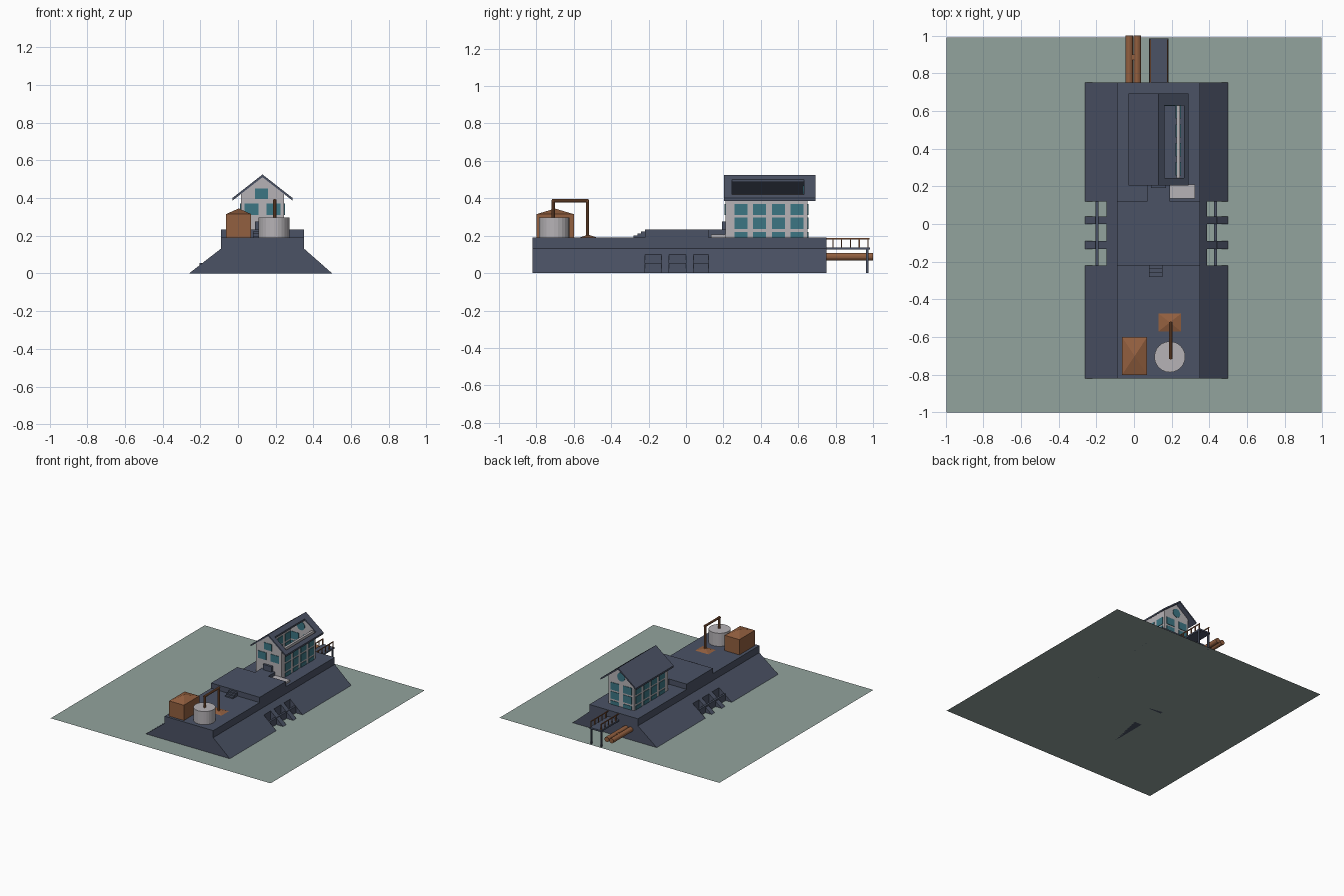
import bpy, bmesh, math
from mathutils import Vector

if "Cube" in bpy.data.objects:
    bpy.data.objects.remove(bpy.data.objects["Cube"])


def mat(name, r, g, b):
    m = bpy.data.materials.new(name)
    m.diffuse_color = (r, g, b, 1)
    m.use_nodes = True
    m.node_tree.nodes["Principled BSDF"].inputs["Base Color"].default_value = m.diffuse_color
    return m


WATER = mat("grey green water", 0.29, 0.37, 0.34)
SLATE = mat("slate blue", 0.07, 0.085, 0.13)
WALL = mat("pale grey", 0.47, 0.45, 0.47)
BROWN = mat("copper brown", 0.29, 0.115, 0.05)
GLASS = mat("teal glass", 0.045, 0.18, 0.23)


def finish(name, bm, m):
    bmesh.ops.recalc_face_normals(bm, faces=bm.faces)
    me = bpy.data.meshes.new(name)
    bm.to_mesh(me)
    bm.free()
    me.materials.append(m)
    ob = bpy.data.objects.new(name, me)
    bpy.context.collection.objects.link(ob)
    return ob


def box(name, x, y, z, m):
    bm = bmesh.new()
    bmesh.ops.create_cube(bm, size=1)
    for v in bm.verts:
        v.co = Vector((x[0] if v.co.x < 0 else x[1],
                       y[0] if v.co.y < 0 else y[1],
                       z[0] if v.co.z < 0 else z[1]))
    return finish(name, bm, m)


def prism(name, profile, y0, y1, m):
    """Extrude an x-z profile along y."""
    bm = bmesh.new()
    f = bm.faces.new([bm.verts.new((x, y0, z)) for x, z in profile])
    ext = bmesh.ops.extrude_face_region(bm, geom=[f])["geom"]
    bmesh.ops.translate(bm, vec=(0, y1 - y0, 0),
                        verts=[g for g in ext if isinstance(g, bmesh.types.BMVert)])
    return finish(name, bm, m)


def cyl(name, a, b, r, m, n=16):
    a, b = Vector(a), Vector(b)
    bm = bmesh.new()
    bmesh.ops.create_cone(bm, cap_ends=True, segments=n, radius1=r, radius2=r, depth=(b - a).length)
    q = Vector((0, 0, 1)).rotation_difference(b - a)
    for v in bm.verts:
        v.co = q @ v.co + (a + b) / 2
    return finish(name, bm, m)


def pyramid(name, x, y, z0, z1, m):
    bm = bmesh.new()
    base = [bm.verts.new((px, py, z0)) for px, py in
            ((x[0], y[0]), (x[1], y[0]), (x[1], y[1]), (x[0], y[1]))]
    top = bm.verts.new((sum(x) / 2, sum(y) / 2, z1))
    bm.faces.new(base)
    for i in range(4):
        bm.faces.new((base[i], base[(i + 1) % 4], top))
    return finish(name, bm, m)


# water sheet
bm = bmesh.new()
bmesh.ops.create_grid(bm, x_segments=1, y_segments=1, size=0.995)
bmesh.ops.translate(bm, verts=bm.verts, vec=(0, -0.005, 0))
finish("water", bm, WATER)

# dam core and sloped flanks with three sluice notches per side
Y0, Y1, DECK = -0.82, 0.75, 0.19
box("dam_core", (-0.09, 0.35), (Y0, Y1), (0, DECK), SLATE)
for side, edge, notch, gate, toe in (("left", -0.09, -0.145, -0.197, -0.26),
                                     ("right", 0.35, 0.388, 0.432, 0.5)):
    zn = 0.132 * (toe - notch) / (toe - edge)
    prism(side + "_upper_slope", [(edge, 0), (edge, 0.132), (notch, zn), (notch, 0)], Y0, Y1, SLATE)
    for a, b in ((Y0, -0.22), (-0.132, -0.09), (0, 0.04), (0.12, Y1)):
        prism(side + "_lower_slope", [(notch, 0), (notch, zn), (toe, 0)], a, b, SLATE)
    box(side + "_sluice_gate", (gate - 0.008, gate + 0.008), (-0.22, 0.12), (0, 0.055), SLATE)

# raised terrace, door path, steps and porch
box("terrace", (-0.09, 0.35), (-0.22, 0.12), (DECK, 0.233), SLATE)
box("door_path", (0.07, 0.19), (0.12, 0.21), (DECK, 0.233), SLATE)
for i in range(3):
    box("step", (0.08, 0.15), (-0.28 + 0.02 * i, -0.22), (DECK, 0.2 + 0.011 * i), SLATE)
box("porch", (0.19, 0.325), (0.135, 0.21), (DECK, 0.206), WALL)

# house shell
CX, HX0, HX1, HY0, HY1, T = 0.13, 0.015, 0.245, 0.21, 0.65, 0.02
RIDGE, SLOPE = 0.525, 0.78
roof_z = lambda x: RIDGE - SLOPE * abs(x - CX)
EAVE = roof_z(HX0) - 0.012
gable = [(HX0, DECK), (HX1, DECK), (HX1, EAVE), (CX, RIDGE - 0.012), (HX0, EAVE)]
prism("front_gable_wall", gable, HY0, HY0 + T, WALL)
prism("back_gable_wall", gable, HY1 - T, HY1, WALL)
box("left_wall", (HX0, HX0 + T), (HY0, HY1), (DECK, EAVE), WALL)
box("right_wall", (HX1 - T, HX1), (HY0, HY1), (DECK, EAVE), WALL)
box("door", (0.09, 0.17), (0.192, 0.212), (DECK, 0.277), SLATE)


# roof, with a long open skylight on the right slope
def roof(name, xa, xb, ya, yb):
    za, zb, t = roof_z(xa), roof_z(xb), 0.014
    prism(name, [(xa, za), (xb, zb), (xb, zb - t), (xa, za - t)], ya, yb, SLATE)


RY0, RY1 = 0.203, 0.692
roof("left_roof", -0.03, CX, RY0, RY1)
roof("right_roof_ridge", CX, 0.162, RY0, RY1)
roof("right_roof_eave", 0.265, 0.29, RY0, RY1)
roof("right_roof_front", 0.162, 0.265, RY0, 0.245)
roof("right_roof_back", 0.162, 0.265, 0.63, RY1)

# window plates on the outside and inside of the walls
P = 0.004
ROWS = ((DECK, 0.221), (0.236, 0.296), (0.31, 0.37))
for yc in (0.293, 0.394, 0.494, 0.594):
    for row in ROWS:
        for x in (HX0, HX0 + T, HX1 - T, HX1):
            box("side_window", (x - P, x + P), (yc - 0.035, yc + 0.035), row, GLASS)


def end_window(x, z, ya):
    for y in (ya, ya + T):
        box("end_window", x, (y - P, y + P), z, GLASS)


for x in ((0.035, 0.11), (0.15, 0.225)):
    end_window(x, ROWS[2], HY0)
    for row in ROWS:
        end_window(x, row, HY1 - T)
end_window((0.09, 0.16), (0.395, 0.45), HY0)
for y in (HY1 - T, HY1):
    cyl("round_window", (CX, y - P, 0.435), (CX, y + P, 0.435), 0.035, GLASS)

# storage hut with a low pyramid roof
box("hut", (-0.063, 0.07), (-0.8, -0.6), (DECK, 0.315), BROWN)
pyramid("hut_roof", (-0.063, 0.07), (-0.8, -0.6), 0.315, 0.345, BROWN)

# tank with its overhead pipe
cyl("tank", (0.19, -0.705, DECK), (0.19, -0.705, 0.297), 0.082, WALL, 24)
pyramid("pipe_base", (0.13, 0.25), (-0.57, -0.475), DECK, 0.205, BROWN)
path = [(0.195, -0.71, 0.29), (0.195, -0.71, 0.386), (0.195, -0.526, 0.386), (0.195, -0.526, DECK)]
for a, b in zip(path, path[1:]):
    d = (Vector(b) - Vector(a)).normalized() * 0.006
    cyl("tank_pipe", Vector(a) - d, Vector(b) + d, 0.009, BROWN, 10)

# outlet pipes at the back
for x in (-0.026, 0.017):
    cyl("outlet_pipe", (x, 0.74, 0.088), (x, 1.0, 0.088), 0.02, BROWN)
box("outlet_bracket", (-0.03, 0.02), (0.87, 0.9), (0.08, 0.1), BROWN)

# pier with legs and railings
box("pier_deck", (0.08, 0.183), (Y1, 0.985), (0.125, 0.138), SLATE)
for x in (0.086, 0.177):
    box("pier_leg", (x - 0.006, x + 0.006), (0.962, 0.976), (0, 0.13), SLATE)
    box("pier_rail", (x - 0.003, x + 0.003), (Y1, 0.98), (0.18, 0.187), BROWN)
    for i in range(5):
        y = 0.785 + 0.047 * i
        box("rail_post", (x - 0.003, x + 0.003), (y - 0.003, y + 0.003), (0.138, 0.182), BROWN)
